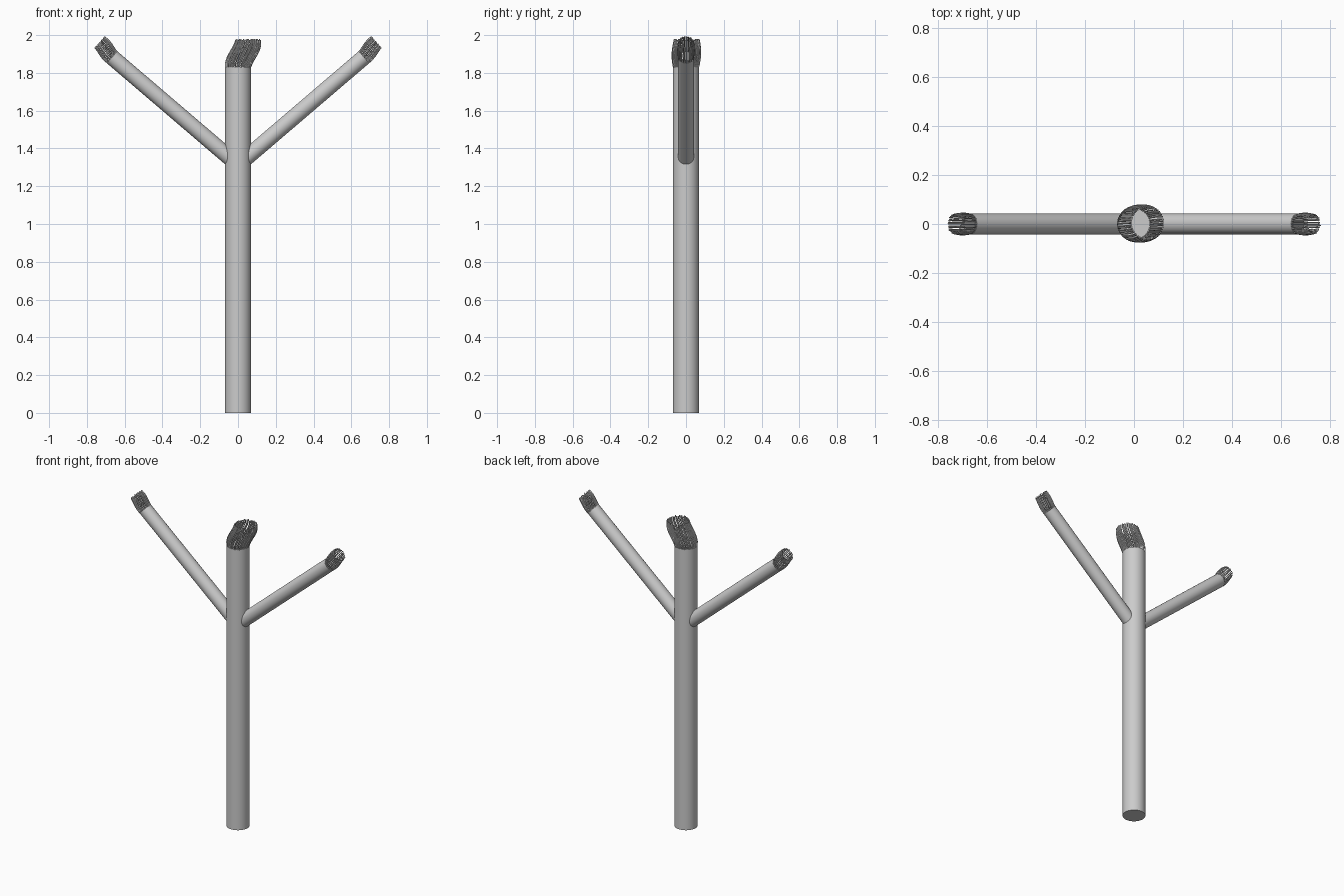
import bpy, math, random
from mathutils import Vector

if "Cube" in bpy.data.objects:
    bpy.data.objects.remove(bpy.data.objects["Cube"])

random.seed(4)
UP = Vector((0, 0, 1))


def post(name, start, end, radius):
    """Smooth capped cylinder between two points."""
    start, end = Vector(start), Vector(end)
    axis = end - start
    bpy.ops.mesh.primitive_cylinder_add(vertices=32, radius=radius, depth=axis.length,
                                        location=(start + end) / 2)
    ob = bpy.context.object
    ob.name = name
    ob.rotation_euler = axis.to_track_quat('Z', 'Y').to_euler()
    bpy.ops.object.shade_smooth_by_angle(angle=math.radians(40))
    return ob


def fringe(name, base, axis, lean, ring, length, bulge, count, thick):
    """Ring of thin strands that bulge outwards and lean over to one side."""
    base, axis, lean = Vector(base), Vector(axis).normalized(), Vector(lean)
    side = Vector((0, 1, 0))
    across = side.cross(axis)
    data = bpy.data.curves.new(name, 'CURVE')
    data.dimensions = '3D'
    data.bevel_depth = thick
    data.bevel_resolution = 1
    data.use_fill_caps = True
    steps = 6
    for i in range(count):
        a = 2 * math.pi * (i + random.uniform(-0.2, 0.2)) / count
        out = across * math.cos(a) + side * math.sin(a)
        tall = length * random.uniform(0.94, 1.0)
        spline = data.splines.new('POLY')
        spline.points.add(steps)
        for k, point in enumerate(spline.points):
            t = k / steps
            ease = t * t * (3 - 2 * t)
            p = (base + out * (ring + bulge * math.sin(math.pi * t))
                 + axis * (tall * t) + lean * ease)
            point.co = (*p, 1)
    ob = bpy.data.objects.new(name, data)
    bpy.context.collection.objects.link(ob)
    # turn the strands into a mesh
    bpy.ops.object.select_all(action='DESELECT')
    ob.select_set(True)
    bpy.context.view_layer.objects.active = ob
    bpy.ops.object.convert(target='MESH')
    bpy.ops.object.shade_smooth_by_angle(angle=math.radians(50))


# Trunk and its fringe
post("trunk", (0, 0, 0), (0, 0, 1.83), 0.069)
fringe("trunk_fringe", (0, 0, 1.825), UP, (0.054, 0.004, 0),
       0.065, 0.155, 0.010, 52, 0.0035)

# Two mirrored branches with fringes
for label, s in (("right", 1), ("left", -1)):
    root, tip = Vector((0.02 * s, 0, 1.33)), Vector((0.667 * s, 0, 1.883))
    axis = (tip - root).normalized()
    upward = (UP - axis * axis.z).normalized()
    post(label + "_branch", root, tip, 0.042)
    fringe(label + "_branch_fringe", tip - axis * 0.004, axis, upward * 0.018,
           0.039, 0.108, 0.005, 36, 0.0027)
